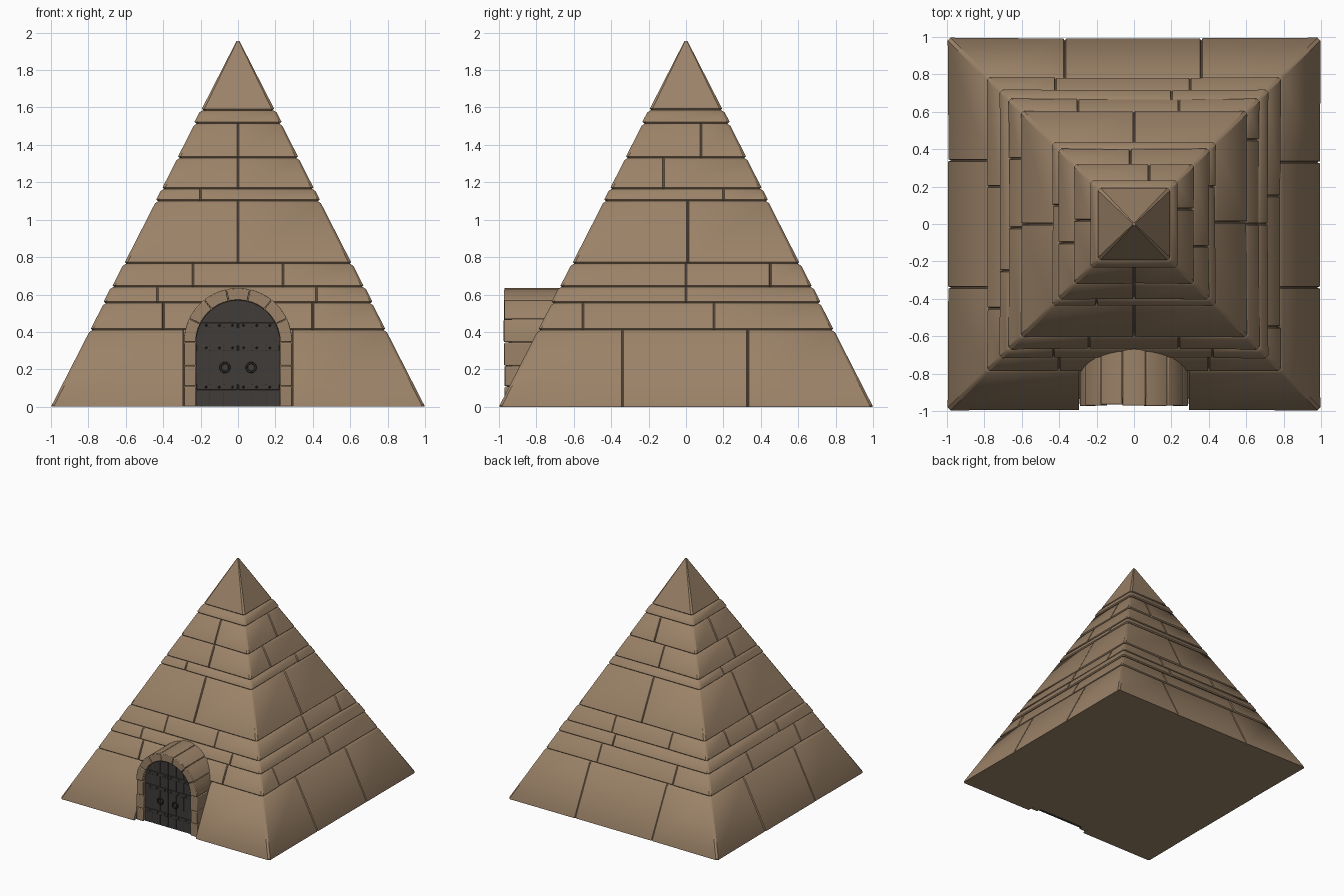
import bpy, bmesh, math, random

if "Cube" in bpy.data.objects:
    bpy.data.objects.remove(bpy.data.objects["Cube"])

random.seed(4)
HEIGHT = 1.955


def material(name, rgb):
    m = bpy.data.materials.new(name)
    m.diffuse_color = (*rgb, 1)
    m.use_nodes = True
    m.node_tree.nodes["Principled BSDF"].inputs["Base Color"].default_value = m.diffuse_color
    return m


STONE = material("sandstone", (0.33, 0.225, 0.138))
DOOR = material("dark_door", (0.05, 0.045, 0.04))
IRON = material("black_iron", (0.025, 0.023, 0.021))


def finish(name, bm, mat, bevel=0):
    bmesh.ops.recalc_face_normals(bm, faces=bm.faces)
    me = bpy.data.meshes.new(name)
    bm.to_mesh(me)
    bm.free()
    ob = bpy.data.objects.new(name, me)
    bpy.context.collection.objects.link(ob)
    me.materials.append(mat)
    if bevel:
        mod = ob.modifiers.new("worn_edges", 'BEVEL')
        mod.width, mod.segments = bevel, 2
    bpy.context.view_layer.objects.active = ob
    ob.select_set(True)
    bpy.ops.object.shade_smooth_by_angle(angle=math.radians(30))
    ob.select_set(False)
    return ob


def prism(bm, pts, y0, y1):
    """Solid between two copies of an x-z outline."""
    a = [bm.verts.new((x, y0, z)) for x, z in pts]
    b = [bm.verts.new((x, y1, z)) for x, z in pts]
    bm.faces.new(a)
    bm.faces.new(b[::-1])
    for i in range(len(pts)):
        j = (i + 1) % len(pts)
        bm.faces.new((a[i], b[i], b[j], a[j]))


# Pyramid courses: square rings whose outline dips at the joints between blocks
def outline(h, sides, depths):
    pts = []
    c = min(0.014, h * 0.3)
    for k, joints in enumerate(sides):
        row = [(-h + c, h)]
        for i, (u, w, d) in enumerate(joints):
            a, b = h - depths[k][i], h - depths[k][i + 1]
            row += [(u - w, a), (u - w + 0.004, h - d),
                    (u + w - 0.004, h - d), (u + w, b)]
        row.append((h - c, h))
        for u, v in row:
            x, y = u, -v
            for _ in range(k):
                x, y = -y, x
            pts.append((x, y))
    return pts


def course(name, z0, z1, out, sides):
    depths = [[random.uniform(0, 0.006) for _ in range(len(s) + 1)] for s in sides]
    edge = 0.012
    levels = [(z0, 0.004 if z0 == 0 else edge), (z0 + 0.008, 0),
              (z1 - 0.012, 0), (z1, edge if z1 < HEIGHT else 0)]
    bm = bmesh.new()
    rings = []
    for z, inset in levels:
        h = max((1 - z / HEIGHT) + out - inset, 0.003)
        rings.append([bm.verts.new((x, y, z)) for x, y in outline(h, sides, depths)])
    n = len(rings[0])
    for lo, hi in zip(rings, rings[1:]):
        for i in range(n):
            j = (i + 1) % n
            bm.faces.new((lo[i], lo[j], hi[j], hi[i]))
    bm.faces.new(rings[0][::-1])
    bm.faces.new(rings[-1])
    finish(name, bm, STONE)


def seams(*us):
    return [(u, 0.006, 0.014) for u in us]


# front, right, back, left joints for each course
doorway_gap = (0, 0.295, 0.06)
course("base_course", 0, 0.41, 0.0,
       [[doorway_gap], seams(-0.34, 0.33), seams(-0.36, 0.37), seams(-0.34, 0.34)])
course("second_course", 0.41, 0.555, 0.0,
       [seams(-0.4, 0.4), seams(-0.55, 0.15), seams(-0.3, 0.42), seams(-0.2, 0.45)])
course("lower_band", 0.555, 0.64, 0.006,
       [seams(-0.43, 0.42), seams(0.0), seams(-0.2), seams(0.25)])
course("third_course", 0.64, 0.765, 0.002,
       [seams(-0.24, 0.24), seams(0.0, 0.45), seams(-0.24, 0.3), seams(-0.35, 0.02)])
course("fourth_course", 0.765, 1.10, 0.0,
       [seams(0.0), seams(0.01), seams(0.0), seams(0.0)])
course("middle_band", 1.10, 1.165, 0.004,
       [seams(-0.2), seams(0.2), [], seams(-0.1)])
course("fifth_course", 1.165, 1.33, 0.003,
       [seams(0.0), seams(-0.12), seams(0.02), seams(0.1)])
course("sixth_course", 1.33, 1.515, 0.005,
       [seams(0.0), seams(0.08), seams(-0.08), seams(-0.02)])
course("upper_band", 1.515, 1.585, 0.012, [[], [], [], []])
course("capstone", 1.585, HEIGHT, 0.008, [[], [], [], []])

# Doorway surround: leg blocks and wedge stones, with a solid mass behind
SPRING, INNER, OUTER = 0.345, 0.225, 0.29


def arch(r, bottom=0.0, segs=28):
    arc = [(r * math.cos(math.pi * i / segs), SPRING + r * math.sin(math.pi * i / segs))
           for i in range(segs + 1)]
    return [(r, bottom)] + arc + [(-r, bottom)]


bm = bmesh.new()
prism(bm, arch(OUTER - 0.008), -0.93, -0.6)
finish("doorway_core", bm, STONE)

bm = bmesh.new()
gap = 0.002
for s in (-1, 1):
    for z0, z1 in ((0, 0.11), (0.11, 0.22), (0.22, SPRING)):
        front = -0.97 + random.uniform(-0.004, 0.004)
        prism(bm, [(s * INNER, z0), (s * OUTER, z0),
                   (s * OUTER, z1 - gap), (s * INNER, z1 - gap)], front, -0.62)
STONES = 7
for k in range(STONES):
    t0, t1 = (math.pi * k / STONES + 0.006, math.pi * (k + 1) / STONES - 0.006)
    ts = [t0 + (t1 - t0) * i / 4 for i in range(5)]
    pts = [(OUTER * math.cos(t), SPRING + OUTER * math.sin(t)) for t in ts]
    pts += [(INNER * math.cos(t), SPRING + INNER * math.sin(t)) for t in ts[::-1]]
    prism(bm, pts, -0.97 + random.uniform(-0.004, 0.004), -0.62)
finish("doorway_surround", bm, STONE, 0.005)

# Door planks, clipped to the arch
bm = bmesh.new()
PLANKS = 6
w = 2 * INNER / PLANKS
for k in range(PLANKS):
    x0, x1 = -INNER + k * w + 0.002, -INNER + (k + 1) * w - 0.002
    tops = [x1 + (x0 - x1) * i / 4 for i in range(5)]
    pts = [(x0, 0), (x1, 0)]
    pts += [(x, SPRING + math.sqrt(max(INNER ** 2 - x * x, 0))) for x in tops]
    prism(bm, pts, -0.948, -0.92)
finish("door_planks", bm, DOOR, 0.002)

bm = bmesh.new()
prism(bm, arch(INNER), -0.943, -0.92)
finish("door_backing", bm, DOOR)

# Straps and rivets
bm = bmesh.new()
for z in (0.09, 0.30, 0.42):
    half = math.sqrt(INNER ** 2 - max(z + 0.03 - SPRING, 0) ** 2) - 0.004
    for x0, x1 in ((-half, -0.004), (0.004, half)):
        prism(bm, [(x0, z), (x1, z), (x1, z + 0.03), (x0, z + 0.03)], -0.954, -0.94)
finish("door_straps", bm, DOOR, 0.002)

bm = bmesh.new()
for z in (0.105, 0.315, 0.435):
    for x in (-0.17, -0.1, -0.03, 0.03, 0.1, 0.17):
        g = bmesh.ops.create_icosphere(bm, subdivisions=1, radius=0.007)
        bmesh.ops.translate(bm, verts=g["verts"], vec=(x, -0.954, z))
finish("door_rivets", bm, IRON)

# Ring handles
for side, x in (("left", -0.07), ("right", 0.07)):
    bpy.ops.mesh.primitive_torus_add(major_radius=0.024, minor_radius=0.006,
                                     major_segments=20, minor_segments=8,
                                     location=(x, -0.956, 0.21),
                                     rotation=(math.pi / 2, 0, 0))
    ring = bpy.context.object
    ring.name = side + "_door_ring"
    ring.data.materials.append(IRON)
    bpy.ops.object.shade_smooth()
